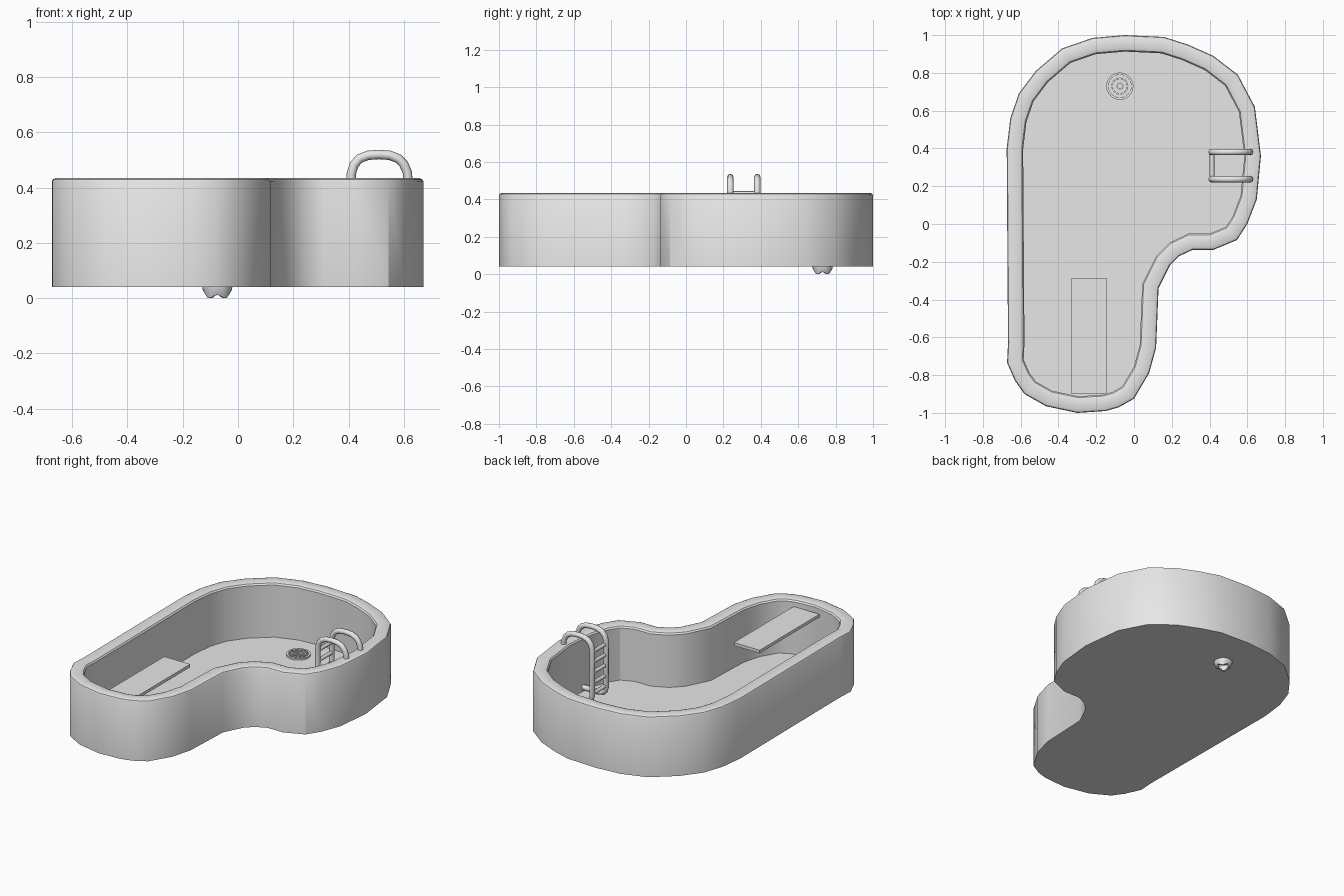
import bpy
import bmesh
from math import sin, cos, pi
from mathutils import Vector, Matrix

cube = bpy.data.objects.get("Cube")
if cube:
    bpy.data.objects.remove(cube, do_unlink=True)

grey = bpy.data.materials.new("plain grey")
grey.use_nodes = True
grey.diffuse_color = (0.8, 0.8, 0.8, 1)
grey.node_tree.nodes["Principled BSDF"].inputs["Base Color"].default_value = (0.8, 0.8, 0.8, 1)


def smooth(obj, angle=0.6):
    bpy.ops.object.select_all(action='DESELECT')
    obj.select_set(True)
    bpy.context.view_layer.objects.active = obj
    bpy.ops.object.shade_smooth_by_angle(angle=angle)


def finish(name, bm):
    bmesh.ops.recalc_face_normals(bm, faces=bm.faces)
    mesh = bpy.data.meshes.new(name)
    bm.to_mesh(mesh)
    bm.free()
    mesh.materials.append(grey)
    obj = bpy.data.objects.new(name, mesh)
    bpy.context.collection.objects.link(obj)
    smooth(obj)
    return obj


def bridge(bm, loops, cap_first=True, cap_last=True):
    """Skin successive closed loops of points."""
    rings = [[bm.verts.new(p) for p in loop] for loop in loops]
    n = len(rings[0])
    for a, b in zip(rings, rings[1:]):
        for i in range(n):
            j = (i + 1) % n
            bm.faces.new((a[i], a[j], b[j], b[i]))
    if cap_first:
        bm.faces.new(rings[0])
    if cap_last:
        bm.faces.new(rings[-1])


def circle(r, z, centre, n=24):
    return [(centre[0] + r * cos(2 * pi * i / n), centre[1] + r * sin(2 * pi * i / n), z)
            for i in range(n)]


def box(bm, centre, size, angle=0):
    mat = Matrix.Translation(centre) @ Matrix.Rotation(angle, 4, 'Z') @ Matrix.Diagonal((*size, 1))
    bmesh.ops.create_cube(bm, size=1, matrix=mat)


def tube(name, points, radius):
    curve = bpy.data.curves.new(name, 'CURVE')
    curve.dimensions = '3D'
    curve.bevel_depth = radius
    curve.bevel_resolution = 2
    curve.use_fill_caps = True
    spline = curve.splines.new('POLY')
    spline.points.add(len(points) - 1)
    for point, p in zip(spline.points, points):
        point.co = (*p, 1)
    curve.materials.append(grey)
    obj = bpy.data.objects.new(name, curve)
    bpy.context.collection.objects.link(obj)
    bpy.ops.object.select_all(action='DESELECT')
    obj.select_set(True)
    bpy.context.view_layer.objects.active = obj
    bpy.ops.object.convert(target='MESH')
    smooth(bpy.context.view_layer.objects.active, 0.9)


# Pool shell: freeform outline, clockwise from above
outline = [Vector(p) for p in (
    (-.05, 1), (.16, .99), (.285, .95), (.42, .89), (.55, .79), (.64, .62),
    (.672, .36), (.65, .13), (.6, 0), (.545, -.085), (.42, -.137), (.31, -.137),
    (.24, -.17), (.19, -.22), (.13, -.34), (.117, -.655), (.08, -.79), (0, -.925),
    (-.08, -.97), (-.15, -.99), (-.3, -1), (-.465, -.965), (-.58, -.9),
    (-.63, -.83), (-.672, -.735), (-.667, -.63), (-.674, .4), (-.655, .56),
    (-.61, .69), (-.52, .81), (-.38, .93), (-.22, .985))]


def inset(points, d):
    result = []
    for i, p in enumerate(points):
        a = (p - points[i - 1]).normalized()
        b = (points[(i + 1) % len(points)] - p).normalized()
        na, nb = Vector((a.y, -a.x)), Vector((b.y, -b.x))
        result.append(p + (na + nb) * d / (1 + na.dot(nb)))
    return result


section = [(0, .04), (0, .422), (.004, .43), (.016, .435), (.065, .435),
           (.08, .43), (.087, .42), (.087, .08)]
bm = bmesh.new()
bridge(bm, [[(p.x, p.y, z) for p in inset(outline, d)] for d, z in section])
finish("pool_shell", bm)

# Diving board
bm = bmesh.new()
box(bm, (-.238, -.593, .38), (.187, .615, .02))
finish("diving_board", bm)

# Ladder rails and rungs
rail = [(.615, .425), (.613, .455), (.6, .485), (.58, .505), (.55, .517), (.51, .52),
        (.47, .517), (.44, .505), (.42, .483), (.41, .45), (.41, .15), (.416, .127),
        (.432, .112), (.455, .107), (.6, .107)]
for side, y in (("front", .237), ("back", .381)):
    tube("ladder_rail_" + side, [(x, y, z) for x, z in rail], .017)
for i in range(5):
    z = .432 - i * .068
    tube("ladder_rung_%d" % (i + 1), [(.413, .237, z), (.413, .381, z)], .012)

# Drain grille on the pool floor
drain = (-.075, .73)
bm = bmesh.new()
bridge(bm, [circle(.07, .075, drain), circle(.07, .083, drain)])
for outer, inner in ((.072, .06), (.045, .037), (.02, .012)):
    bridge(bm, [circle(outer, .078, drain), circle(outer, .091, drain),
                circle(inner, .091, drain), circle(inner, .078, drain)], False, False)
for i in range(12):
    a = i * pi / 6
    box(bm, (drain[0] + .04 * cos(a), drain[1] + .04 * sin(a), .085), (.05, .007, .01), a)
finish("drain_grille", bm)

# Drain outlet under the pool, with a scalloped hollow end


def scallop(r):
    return [(x, y, .006 + .006 * cos(8 * pi * i / 24))
            for i, (x, y, z) in enumerate(circle(r, 0, drain))]


bm = bmesh.new()
bridge(bm, [circle(.055, .045, drain), circle(.053, .03, drain), scallop(.042),
            scallop(.03), circle(.028, .035, drain)])
finish("drain_outlet", bm)
